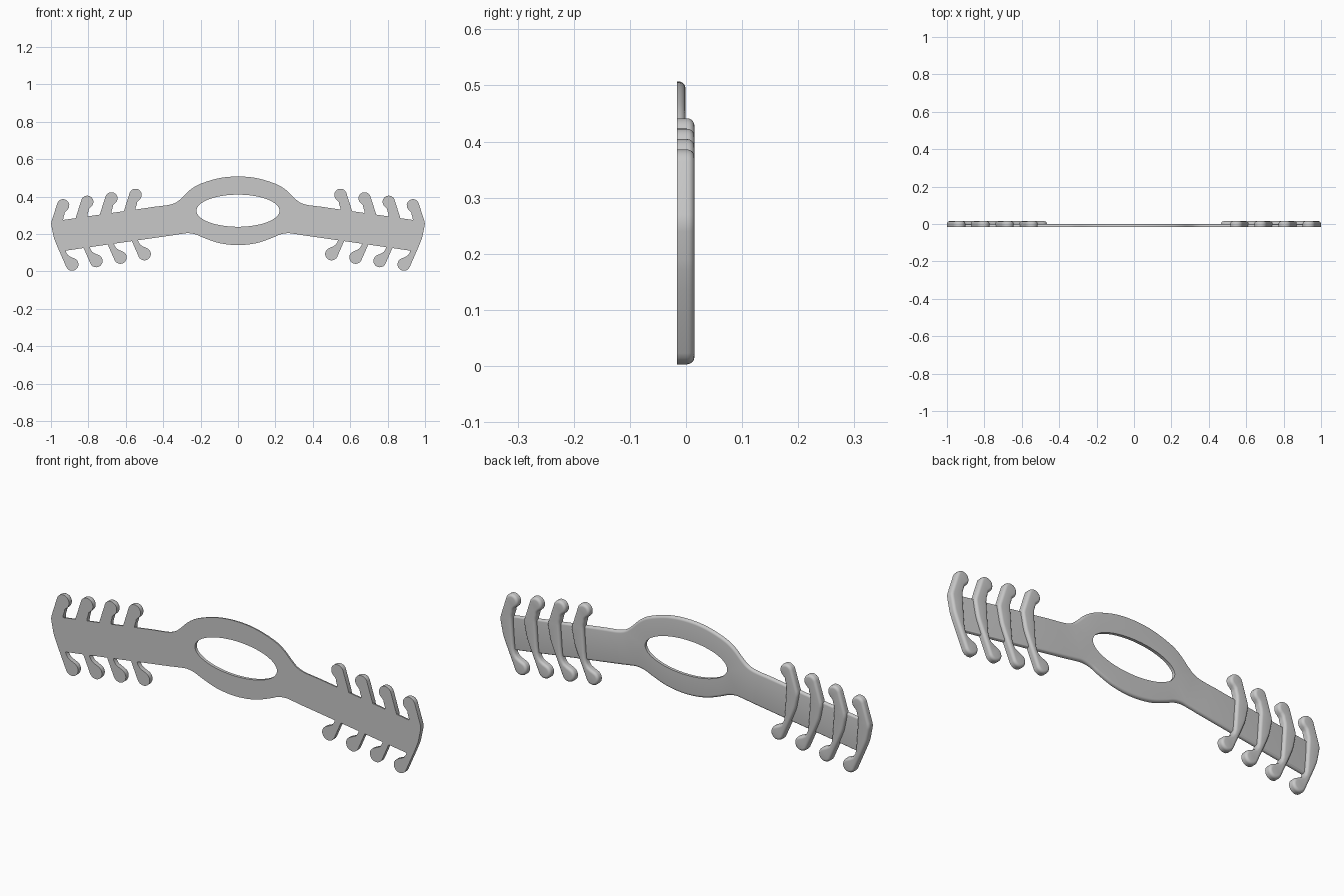
import bpy
import bmesh
from math import sin, cos, pi, radians
from mathutils import Vector

if "Cube" in bpy.data.objects:
    bpy.data.objects.remove(bpy.data.objects["Cube"], do_unlink=True)

FRONT, PLATE_BACK, RIB_BACK = -0.016, -0.001, 0.015

grey = bpy.data.materials.new("plain grey plastic")
grey.use_nodes = True
grey.diffuse_color = (0.58, 0.58, 0.58, 1)
grey.node_tree.nodes["Principled BSDF"].inputs["Base Color"].default_value = (0.58, 0.58, 0.58, 1)


def arc(cx, cz, rx, rz, start, end, steps):
    angles = [radians(start + (end - start) * i / steps) for i in range(steps + 1)]
    return [Vector((cx + rx * cos(a), cz + rz * sin(a))) for a in angles]


def smooth_path(points, steps=6):
    """Catmull-Rom path through the points."""
    p = [points[0]] + points + [points[-1]]
    out = []
    for a, b, c, d in zip(p, p[1:], p[2:], p[3:]):
        for i in range(steps):
            t = i / steps
            out.append(0.5 * (2 * b + (c - a) * t + (2 * a - 5 * b + 4 * c - d) * t * t
                              + (3 * b - a - 3 * c + d) * t ** 3))
    return out + [points[-1]]


def inset(loop, amount):
    """Move a counter-clockwise outline inward."""
    out = []
    for i, p in enumerate(loop):
        u = (p - loop[i - 1]).normalized()
        v = (loop[(i + 1) % len(loop)] - p).normalized()
        n = Vector((-u.y, u.x)) + Vector((-v.y, v.x))
        n.normalize()
        out.append(p + n * amount)
    return out


def make_solid(name, outline, back, radius, hole=None):
    """Flat front, rounded back rim, optional straight-walled hole."""
    bm = bmesh.new()

    def ring(loop, y):
        return [bm.verts.new((p.x, y, p.y)) for p in loop]

    def wall(r0, r1):
        for i in range(len(r0)):
            bm.faces.new((r0[i - 1], r0[i], r1[i], r1[i - 1]))

    steps = 5
    rings = [ring(outline, FRONT)]
    for k in range(steps + 1):
        a = pi / 2 * k / steps
        rings.append(ring(inset(outline, radius * (1 - cos(a))), back - radius * (1 - sin(a))))
    for r0, r1 in zip(rings, rings[1:]):
        wall(r0, r1)
    caps = [[rings[0]], [rings[-1]]]
    if hole:
        inner = [ring(hole, FRONT), ring(hole, back)]
        wall(*inner)
        caps[0].append(inner[0])
        caps[1].append(inner[1])
    for loops in caps:
        edges = [bm.edges.get((r[i - 1], r[i])) for r in loops for i in range(len(r))]
        bmesh.ops.triangle_fill(bm, edges=edges, use_beauty=True, normal=(0, 1, 0))
    bmesh.ops.recalc_face_normals(bm, faces=bm.faces)
    mesh = bpy.data.meshes.new(name)
    bm.to_mesh(mesh)
    bm.free()
    mesh.materials.append(grey)
    obj = bpy.data.objects.new(name, mesh)
    bpy.context.collection.objects.link(obj)
    bpy.ops.object.select_all(action='DESELECT')
    obj.select_set(True)
    bpy.context.view_layer.objects.active = obj
    bpy.ops.object.shade_smooth_by_angle(angle=radians(35))
    return obj


def mirrored(half, tip):
    """Left-to-right edge built from its centre-to-tip half."""
    pts = [Vector(p) for p in half]
    left = [Vector((-p.x, p.y)) for p in reversed(pts[1:])]
    tip = Vector(tip)
    return [Vector((-tip.x, tip.y))] + smooth_path(left + pts) + [tip]


# Strap plate with the oval opening
top = mirrored([(0, .507), (.1, .498), (.2, .468), (.255, .436), (.3, .393),
                (.33, .369), (.37, .355), (.44, .346)], (.94, .274))
bottom = mirrored([(0, .14), (.1, .151), (.18, .178), (.225, .197), (.267, .204),
                   (.31, .199), (.36, .191)], (.94, .108))
opening = arc(0, .324, .222, .086, 0, 360, 64)[:-1]
make_solid("strap_plate", bottom + top[::-1], PLATE_BACK, 0.012, opening)

# Hooked rib: upper knob, inner neck, lower knob, outer edge
rib = arc(.935, .353, .033, .033, 20, 235, 14)
rib += [Vector(p) for p in [(.926, .316), (.928, .304), (.934, .285), (.935, .265),
                            (.927, .15), (.924, .12), (.918, .1), (.908, .085), (.892, .076)]]
rib += arc(.887, .037, .034, .034, 110, 335, 14)
rib += [Vector(p) for p in [(.967, .135), (.982, .172), (.987, .19), (.997, .24),
                            (.999, .255), (.996, .27)]]

# Four ribs stepping inward along each arm
for side, sign in (("left", 1), ("right", -1)):
    for i in range(4):
        outline = [Vector((sign * (p.x - .129 * i), p.y + .0185 * i)) for p in rib]
        if sign < 0:
            outline.reverse()
        make_solid(f"{side}_hook_rib_{i + 1}", outline, RIB_BACK, 0.013)
